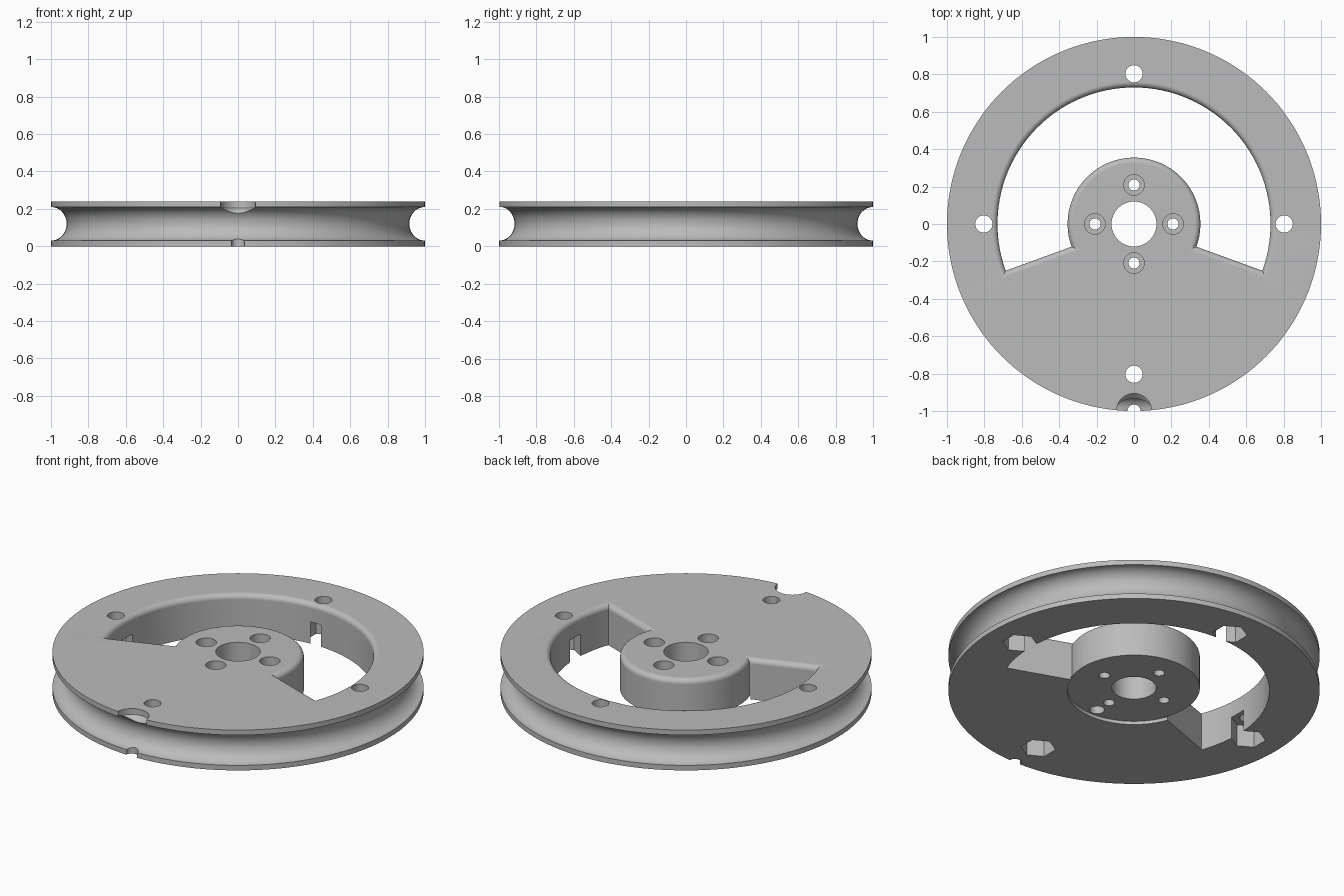
import bpy
import bmesh
from math import sin, cos, pi, asin, radians
from mathutils import Vector

cube = bpy.data.objects.get("Cube")
if cube:
    bpy.data.objects.remove(cube, do_unlink=True)

HEIGHT = 0.24
FILLET = 0.03

grey = bpy.data.materials.new("plain grey")
grey.use_nodes = True
grey.diffuse_color = (0.5, 0.5, 0.5, 1)
grey.node_tree.nodes["Principled BSDF"].inputs["Base Color"].default_value = (0.5, 0.5, 0.5, 1)


def loft(name, loops, closed=False):
    """Skin a list of point loops; cap the ends or join last to first."""
    bm = bmesh.new()
    rings = [[bm.verts.new(p) for p in loop] for loop in loops]
    pairs = list(zip(rings, rings[1:]))
    if closed:
        pairs.append((rings[-1], rings[0]))
    else:
        bm.faces.new(rings[0])
        bm.faces.new(rings[-1])
    for a, b in pairs:
        n = len(a)
        for i in range(n):
            j = (i + 1) % n
            bm.faces.new((a[i], a[j], b[j], b[i]))
    bmesh.ops.recalc_face_normals(bm, faces=bm.faces)
    mesh = bpy.data.meshes.new(name)
    bm.to_mesh(mesh)
    bm.free()
    mesh.materials.append(grey)
    obj = bpy.data.objects.new(name, mesh)
    bpy.context.collection.objects.link(obj)
    return obj


def circle(x, y, z, r, sides=32, turn=0.0):
    return [Vector((x + r * cos(turn + 2 * pi * i / sides),
                    y + r * sin(turn + 2 * pi * i / sides), z)) for i in range(sides)]


def bore(name, x, y, steps, sides=32, turn=0.0):
    """Round or polygonal cutter from (z, radius) steps."""
    return loft(name, [circle(x, y, z, r, sides, turn) for z, r in steps])


def sector(z, d):
    """Outline of the arc-shaped opening, grown outward by d."""
    points = []
    for r, way in ((0.73 + d, 1), (0.355 - d, -1)):
        start = radians(-20) - asin(d / r)
        span = pi - 2 * start
        arc = [start + span * i / 72 for i in range(73)][::way]
        points += [Vector((r * cos(a), r * sin(a), z)) for a in arc]
    return points


# Wheel body: lathed section with rim groove, centre bore and shallow hub recess
section = [(0.12, 0.02), (0.36, 0.02), (0.36, 0), (1, 0)]
section += [(1 - 0.084 * sin(pi * i / 20), HEIGHT / 2 - 0.09 * cos(pi * i / 20)) for i in range(21)]
section += [(1, HEIGHT), (0.12, HEIGHT)]
wheel = loft("pulley_wheel", [circle(0, 0, z, r, 144) for r, z in section], closed=True)

# Arc-shaped opening with a rounded upper edge
outline = [sector(-0.1, 0), sector(HEIGHT - FILLET, 0)]
for i in range(1, 7):
    a = pi / 2 * i / 6
    outline.append(sector(HEIGHT - FILLET + FILLET * sin(a), FILLET * (1 - cos(a))))
outline.append(sector(HEIGHT + 0.1, FILLET))
cutters = [loft("opening_cutter", outline)]

# Bolt holes with hexagonal nut pockets, and counterbored hub screw holes
for k in range(4):
    c, s = round(cos(k * pi / 2)), round(sin(k * pi / 2))
    cutters.append(bore("rim_hole_cutter", 0.803 * c, 0.803 * s, [(-0.1, 0.046), (0.4, 0.046)]))
    cutters.append(bore("nut_pocket_cutter", 0.803 * c, 0.803 * s,
                        [(-0.1, 0.094), (0.13, 0.094)], 6, pi / 2))
    cutters.append(bore("hub_hole_cutter", 0.209 * c, 0.209 * s,
                        [(-0.1, 0.03), (0.12, 0.03), (0.12, 0.055), (0.4, 0.055)]))

# Blind hole under the hub and the countersunk cord notch in the front rim
cutters.append(bore("blind_hole_cutter", 0, -0.31, [(-0.1, 0.04), (0.14, 0.04)]))
cutters.append(bore("cord_notch_cutter", 0, -1,
                    [(-0.1, 0.035), (0.145, 0.035), (0.205, 0.094), (0.4, 0.094)]))

# Cut the body and remove the helpers
bpy.ops.object.select_all(action='DESELECT')
wheel.select_set(True)
bpy.context.view_layer.objects.active = wheel
for cutter in cutters:
    cutter.hide_render = True
    mod = wheel.modifiers.new("cut", 'BOOLEAN')
    mod.operation = 'DIFFERENCE'
    mod.solver = 'EXACT'
    mod.object = cutter
    bpy.ops.object.modifier_apply(modifier=mod.name)
    bpy.data.objects.remove(cutter, do_unlink=True)

# Smooth curved walls while keeping crisp edges and flat faces
bpy.ops.object.shade_smooth_by_angle(angle=radians(30))
weighted = wheel.modifiers.new("weighted_normals", 'WEIGHTED_NORMAL')
weighted.keep_sharp = True
